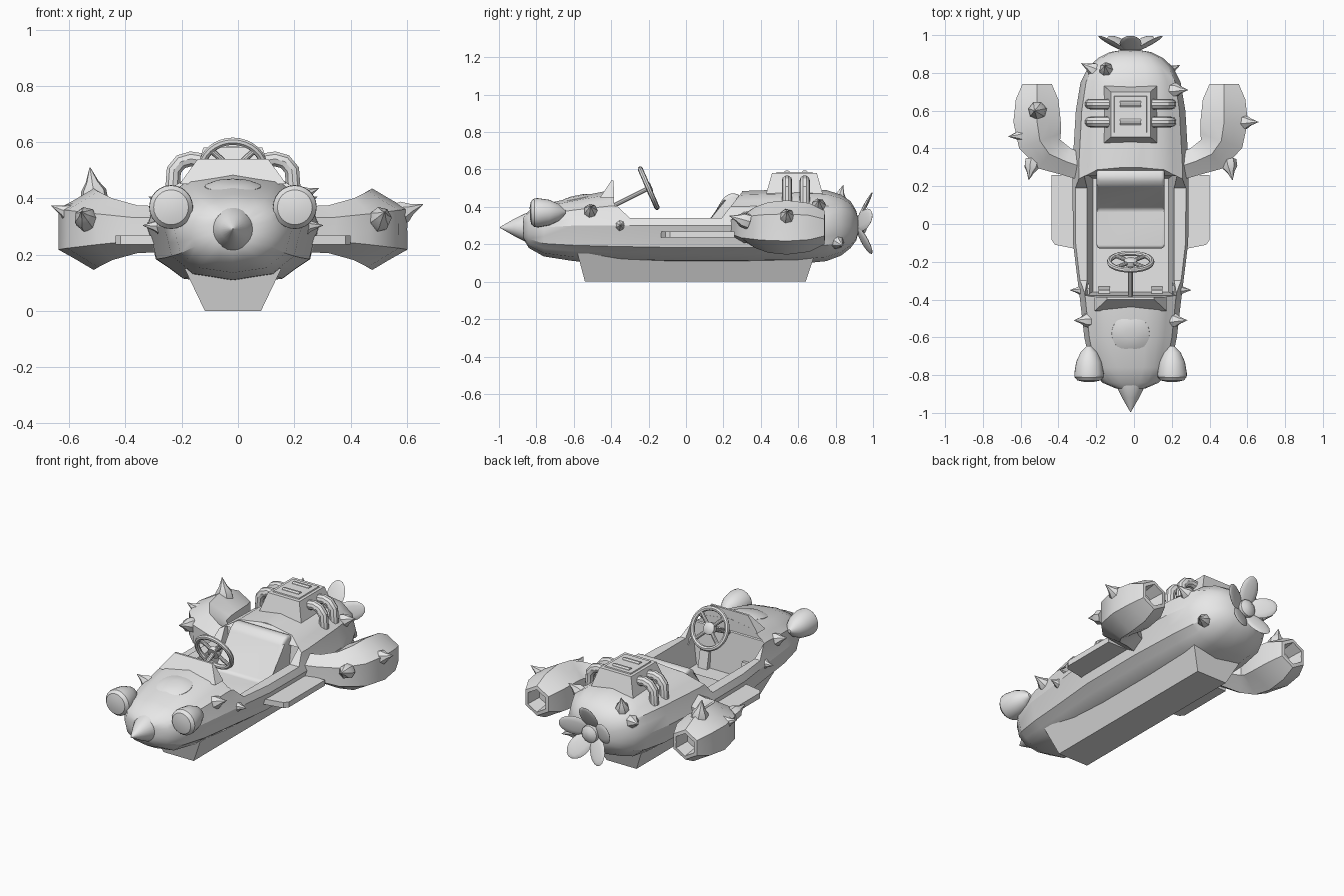
import bpy, bmesh, math
from mathutils import Vector, Matrix

CX = -0.018  # body centre line
cube = bpy.data.objects.get("Cube")
if cube:
    bpy.data.objects.remove(cube, do_unlink=True)

mat = bpy.data.materials.new("clay_grey")
mat.use_nodes = True
mat.diffuse_color = (0.8, 0.8, 0.8, 1)
mat.node_tree.nodes["Principled BSDF"].inputs["Base Color"].default_value = (0.8, 0.8, 0.8, 1)
parts = []


def finish(name, bm):
    bmesh.ops.recalc_face_normals(bm, faces=bm.faces)
    me = bpy.data.meshes.new(name)
    bm.to_mesh(me)
    bm.free()
    me.materials.append(mat)
    ob = bpy.data.objects.new(name, me)
    ob.location.x = CX
    bpy.context.collection.objects.link(ob)
    parts.append(ob)
    return ob


def loft(name, rings, bevel=0):
    """Skin a list of equal-length point rings and cap both ends."""
    bm = bmesh.new()
    rows = [[bm.verts.new(p) for p in r] for r in rings]
    n = len(rows[0])
    for a, b in zip(rows, rows[1:]):
        for i in range(n):
            bm.faces.new((a[i], a[(i + 1) % n], b[(i + 1) % n], b[i]))
    bm.faces.new(rows[0])
    bm.faces.new(rows[-1])
    if bevel:
        bmesh.ops.bevel(bm, geom=bm.edges[:], offset=bevel, segments=3,
                        profile=0.5, affect='EDGES')
    return finish(name, bm)


def frustum(name, z0, low, z1, high, x=0, bevel=0):
    """Tapered box; each end is (half width, y min, y max)."""
    def ring(z, e):
        return [(x - e[0], e[1], z), (x + e[0], e[1], z), (x + e[0], e[2], z), (x - e[0], e[2], z)]
    return loft(name, [ring(z0, low), ring(z1, high)], bevel)


def prism(name, outline, half, bevel=0):
    """Side outline of (y, z) points stretched across the body."""
    return loft(name, [[(s * half, y, z) for y, z in outline] for s in (-1, 1)], bevel)


def lathe(name, profile, pos, direction, n=24):
    """Turn a (radius, height) profile about a direction."""
    q = Vector(direction).to_track_quat('Z', 'Y')
    rings = [[Vector(pos) + q @ Vector((r * math.cos(i * math.tau / n),
              r * math.sin(i * math.tau / n), h)) for i in range(n)] for r, h in profile]
    return loft(name, rings)


def tube(name, points, radius):
    cu = bpy.data.curves.new(name, 'CURVE')
    cu.dimensions = '3D'
    cu.bevel_depth = radius
    cu.bevel_resolution = 3
    cu.use_fill_caps = True
    sp = cu.splines.new('POLY')
    sp.points.add(len(points) - 1)
    for p, co in zip(sp.points, points):
        p.co = (*co, 1)
    cu.materials.append(mat)
    ob = bpy.data.objects.new(name, cu)
    ob.location.x = CX
    bpy.context.collection.objects.link(ob)
    bpy.ops.object.select_all(action='DESELECT')
    ob.select_set(True)
    bpy.context.view_layer.objects.active = ob
    bpy.ops.object.convert(target='MESH')
    parts.append(bpy.context.object)


def power(v, p):
    return math.copysign(abs(v) ** p, v)


# Ribbed body: y, half width, bottom, widest height, top
stations = [(-.87, .08, .23, .29, .35), (-.84, .15, .18, .29, .38), (-.76, .21, .135, .29, .415),
            (-.6, .245, .11, .3, .45), (-.4, .268, .10, .3, .49), (-.1, .305, .09, .3, .49),
            (.3, .308, .09, .3, .485), (.6, .29, .095, .3, .495), (.75, .265, .11, .3, .49),
            (.83, .225, .14, .3, .465), (.88, .17, .18, .3, .43), (.91, .11, .22, .3, .38),
            (.92, .05, .26, .3, .34)]
rings = []
for y, w, zb, zc, zt in stations:
    ring = []
    for i in range(24):
        a = i * math.tau / 24
        k = 1 if i % 2 == 0 else 0.96
        up = zt - zc if math.sin(a) > 0 else zc - zb
        ring.append((k * w * power(math.cos(a), .8), y, zc + k * up * power(math.sin(a), .85)))
    rings.append(ring)
body = loft("ribbed_body", rings)

# Cockpit opening and tub cut from the body
cutters = [prism("opening_cutter", [(-.385, .8), (-.385, .42), (-.3, .34), (.19, .34),
                                    (.3, .48), (.3, .8)], .5),
           frustum("tub_cutter", .17, (.2, -.36, .24), .42, (.245, -.38, .275))]
bpy.context.view_layer.objects.active = body
for c in cutters:
    c.hide_render = True
    m = body.modifiers.new("cut", 'BOOLEAN')
    m.operation, m.solver, m.object = 'DIFFERENCE', 'EXACT', c
    bpy.ops.object.modifier_apply(modifier=m.name)
    parts.remove(c)
    bpy.data.objects.remove(c, do_unlink=True)

# Keel, seat, cowl and pedals
frustum("keel", 0, (.10, -.54, .64), .15, (.172, -.58, .69))
prism("seat", [(-.13, .16), (-.13, .25), (.08, .24), (.2, .45), (.24, .475),
               (.29, .465), (.29, .16)], .18, .018)
frustum("dash_cowl", .45, (.19, -.46, -.385), .54, (.125, -.40, -.387))
for s in (1, -1):
    frustum("pedal", .17, (.03, -.36, -.33), .27, (.03, -.37, -.35), s * .14)
lathe("hood_disc", [(.105, -.03), (.1, .0), (.07, .012), (.03, .018)], (0, -.58, .444), (0, -.2, 1))

# Steering wheel and column
axis = Vector((0, .92, .4)).normalized()
hub = Vector((0, -.2, .5))
rise = Vector((0, -axis.z, axis.y))
bpy.ops.mesh.primitive_torus_add(major_radius=.112, minor_radius=.014, major_segments=32,
                                 minor_segments=8, location=hub + Vector((CX, 0, 0)),
                                 rotation=axis.to_track_quat('Z', 'Y').to_euler())
wheel = bpy.context.object
wheel.name = "steering_wheel"
wheel.data.materials.append(mat)
parts.append(wheel)
for k in range(4):
    a = math.radians(45 + 90 * k)
    tube("wheel_spoke", [hub, hub + .11 * (math.cos(a) * Vector((1, 0, 0)) + math.sin(a) * rise)], .011)
lathe("wheel_hub", [(.035, -.015), (.035, .01), (.02, .018)], hub, axis)
tube("steering_column", [hub, (0, -.39, .405)], .013)

# Engine with slotted lid and exhaust pipes
frustum("engine_block", .44, (.15, .42, .74), .58, (.105, .46, .70))
frustum("engine_lid", .57, (.09, .48, .68), .586, (.085, .485, .675))
for y in (.54, .635):
    tube("lid_slot", [(-.055, y, .578), (.055, y, .578)], .018)
    for s in (1, -1):
        tube("exhaust_pipe", [(s * .09, y, .53), (s * .15, y, .54), (s * .185, y, .53),
                              (s * .21, y, .50), (s * .215, y, .42)], .028)

# Nose cone and propeller flower
lathe("nose_cone", [(.08, -.02), (.075, .01), (.045, .07), (.002, .145)], (0, -.85, .29), (0, -1, 0))
lathe("flower_hub", [(.04, -.03), (.055, .01), (.05, .035), (.025, .05)], (0, .915, .3), (0, 1, 0), 12)
for k in range(5):
    bm = bmesh.new()
    bmesh.ops.create_uvsphere(bm, u_segments=12, v_segments=8, radius=1, matrix=(
        Matrix.Translation((0, .93, .3)) @ Matrix.Rotation(math.tau * k / 5, 4, 'Y')
        @ Matrix.Translation((0, .025, .1)) @ Matrix.Rotation(math.radians(-28), 4, 'X')
        @ Matrix.Diagonal((.058, .01, .088, 1))))
    finish("flower_petal", bm)

# Side parts: headlight, running board, ridged cup-ended arm
for s in (1, -1):
    lathe("headlight", [(.03, -.105), (.062, -.098), (.077, -.08), (.078, -.06), (.068, 0),
                        (.045, .05), (.01, .085)], (s * .22, -.73, .37), (0, 1, .02))
    loft("running_board", [[(s * x, y, z) for y, z in ((y0, .235), (.26, .235), (.26, .268), (y0, .268))]
                           for x, y0 in ((.25, -.14), (.4, -.11), (.418, -.085))])
    path = [(.22, .29, .08), (.34, .33, .085), (.43, .37, .11), (.48, .44, .135), (.495, .54, .145),
            (.495, .66, .13), (.495, .74, .09), (.495, .742, .068), (.495, .65, .055)]
    heading = [(1, .3), (1, .35), (.8, .6), (.35, 1)] + [(0, 1)] * 5
    rings = []
    for (x, y, r), h in zip(path, heading):
        side = Vector((h[1], -h[0], 0)).normalized()
        ring = []
        for i in range(12):
            a = math.pi / 2 + i * math.tau / 12
            k = r * (1 if i % 2 == 0 else .86)
            p = Vector((x, y, .29)) + side * (k * math.cos(a)) + Vector((0, 0, k * math.sin(a)))
            ring.append((s * p.x, p.y, p.z))
        rings.append(ring)
    loft("cactus_arm", rings)


# Thorns: base point and pointing direction
def thorn(pos, direction, size=1):
    lathe("thorn", [(r * size, h * size) for r, h in
                    ((.038, -.03), (.036, .005), (.018, .03), (.001, .07))], pos, direction, 7)


for s in (1, -1):
    thorn((s * .25, -.35, .3), (s, 0, .05))
    thorn((s * .235, -.51, .38), (s, 0, .4))
    thorn((s * .525, .305, .33), (s * .2, -1, .3), 1.1)
thorn((-.13, .82, .45), (-.1, .3, 1))
thorn((-.2, .82, .38), (-1, .5, .2))
thorn((.24, .71, .41), (1, 0, .4))
thorn((.2, .81, .21), (1, .5, -.3))
thorn((.605, .54, .35), (1, 0, .4), 1.1)
thorn((-.575, .47, .345), (-1, -.1, .4), 1.1)
thorn((-.495, .6, .42), (-.15, 0, 1), 1.3)

# Smooth shading with crisp edges
bpy.ops.object.select_all(action='DESELECT')
for ob in parts:
    ob.select_set(True)
bpy.context.view_layer.objects.active = body
bpy.ops.object.shade_smooth_by_angle(angle=math.radians(32))
